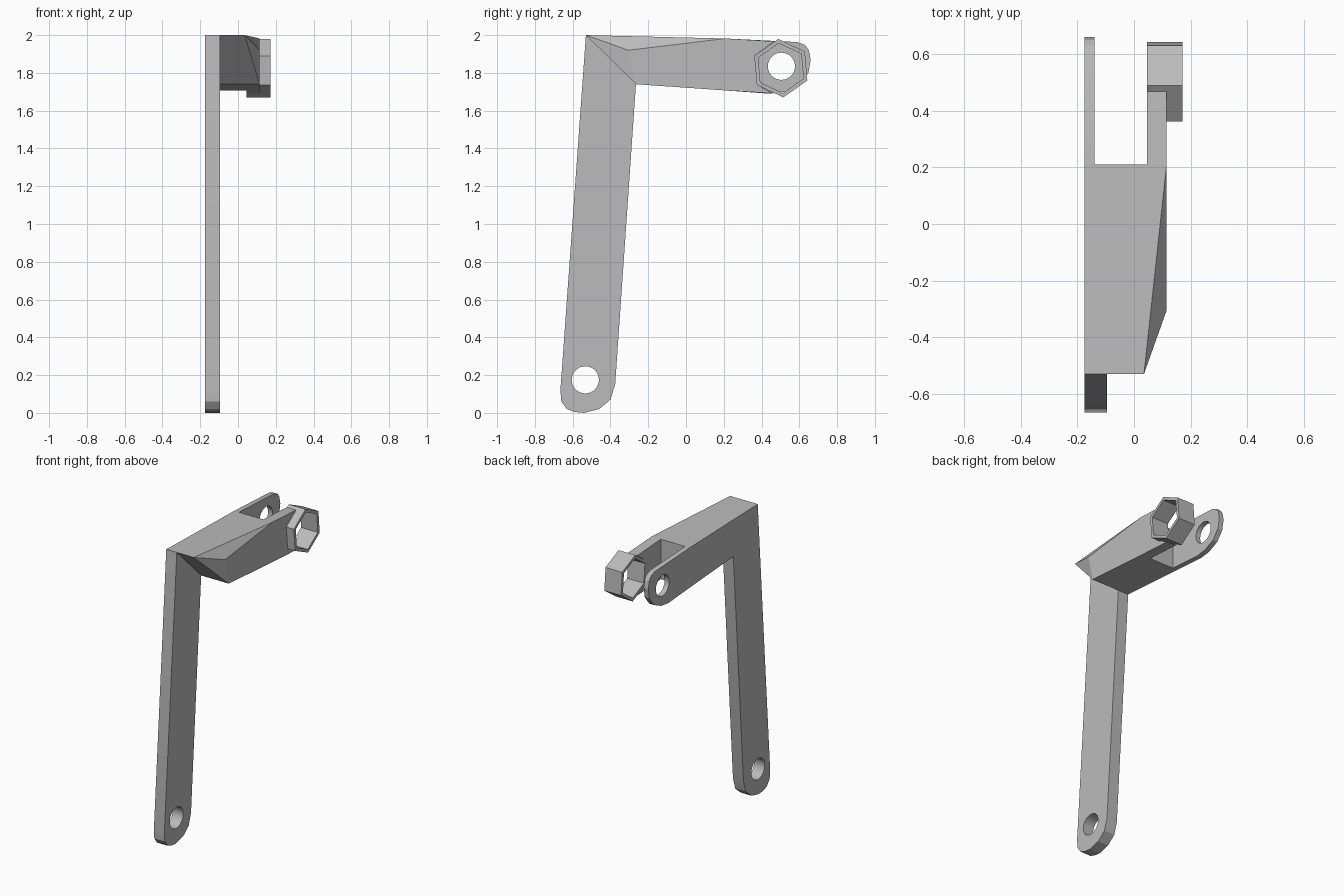
import bpy, bmesh, math
from mathutils import Matrix, Vector

cube = bpy.data.objects.get("Cube")
if cube:
    bpy.data.objects.remove(cube, do_unlink=True)

grey = bpy.data.materials.new("plain grey")
grey.use_nodes = True
COLOUR = (0.5, 0.5, 0.5, 1)
grey.diffuse_color = COLOUR
grey.node_tree.nodes["Principled BSDF"].inputs["Base Color"].default_value = COLOUR


def ring(centre, radius, sides, turn=0):
    """Regular polygon in the (y, z) plane."""
    return [(centre[0] + radius * math.cos(turn + math.tau * i / sides),
             centre[1] + radius * math.sin(turn + math.tau * i / sides))
            for i in range(sides)]


def add_mesh(name, mesh):
    mesh.materials.clear()
    mesh.materials.append(grey)
    ob = bpy.data.objects.new(name, mesh)
    bpy.context.collection.objects.link(ob)
    bpy.ops.object.select_all(action='DESELECT')
    ob.select_set(True)
    bpy.context.view_layer.objects.active = ob
    bpy.ops.object.shade_smooth_by_angle(angle=math.radians(18))
    return ob


def plate(name, x0, x1, *loops):
    """Extrude a (y, z) outline, with optional holes, from x0 to x1."""
    curve = bpy.data.curves.new(name + " outline", 'CURVE')
    curve.dimensions = '2D'
    curve.fill_mode = 'BOTH'
    curve.extrude = (x1 - x0) / 2
    for loop in loops:
        spline = curve.splines.new('POLY')
        spline.points.add(len(loop) - 1)
        for point, (y, z) in zip(spline.points, loop):
            point.co = (y, z, 0, 1)
        spline.use_cyclic_u = True
    temp = bpy.data.objects.new(name + " temp", curve)
    bpy.context.collection.objects.link(temp)
    deps = bpy.context.evaluated_depsgraph_get()
    mesh = bpy.data.meshes.new_from_object(temp.evaluated_get(deps))
    bpy.data.objects.remove(temp, do_unlink=True)
    mesh.transform(Matrix(((0, 0, 1, (x0 + x1) / 2), (1, 0, 0, 0),
                           (0, 1, 0, 0), (0, 0, 0, 1))))
    bm = bmesh.new()
    bm.from_mesh(mesh)
    bmesh.ops.remove_doubles(bm, verts=bm.verts, dist=1e-5)
    bmesh.ops.recalc_face_normals(bm, faces=bm.faces)
    bm.to_mesh(mesh)
    bm.free()
    return add_mesh(name, mesh)


LEFT, RIGHT = -0.175, 0.115
SLOT = 0.21

# Upright leg with rounded foot and pin hole
plate("leg", LEFT, -0.095,
      [(-0.53, 2), (-0.665, 0.12), (-0.66, 0.06), (-0.63, 0.02), (-0.59, 0.005),
       (-0.54, 0), (-0.46, 0.02), (-0.4, 0.07), (-0.375, 0.15), (-0.265, 1.74)],
      ring((-0.533, 0.175), 0.072, 32))

# Solid arm block with the chamfered outer corner
bm = bmesh.new()
for co in [(LEFT, -0.53, 2), (LEFT, -0.265, 1.74), (LEFT, SLOT, 1.982), (LEFT, SLOT, 1.707),
           (0.035, -0.53, 2), (0.035, -0.265, 1.74), (RIGHT, -0.305, 1.92),
           (RIGHT, -0.265, 1.74), (RIGHT, SLOT, 1.982), (RIGHT, SLOT, 1.707)]:
    bm.verts.new(Vector(co))
bmesh.ops.convex_hull(bm, input=bm.verts)
bmesh.ops.recalc_face_normals(bm, faces=bm.faces)
arm = bpy.data.meshes.new("arm_block")
bm.to_mesh(arm)
bm.free()
add_mesh("arm_block", arm)

# Thin fork plate with rounded tip and pin hole
plate("thin_fork_plate", LEFT, -0.14,
      [(SLOT, 1.982), (SLOT, 1.707), (0.44, 1.69), (0.52, 1.7), (0.6, 1.737),
       (0.648, 1.8), (0.66, 1.87), (0.65, 1.92), (0.63, 1.948), (0.59, 1.963)],
      ring((0.505, 1.835), 0.072, 32))

# Hexagonal socket, and the thick fork plate ending against its faces
CENTRE, TURN = (0.502, 1.825), math.radians(95)
hexagon = ring(CENTRE, 0.155, 6, TURN)
plate("hex_socket", 0.045, 0.172, hexagon, ring(CENTRE, 0.132, 6, TURN))
plate("thick_fork_plate", 0.045, RIGHT,
      [(SLOT, 1.982), (SLOT, 1.707), (0.46, 1.692), hexagon[2], hexagon[1], (0.468, 1.967)])
